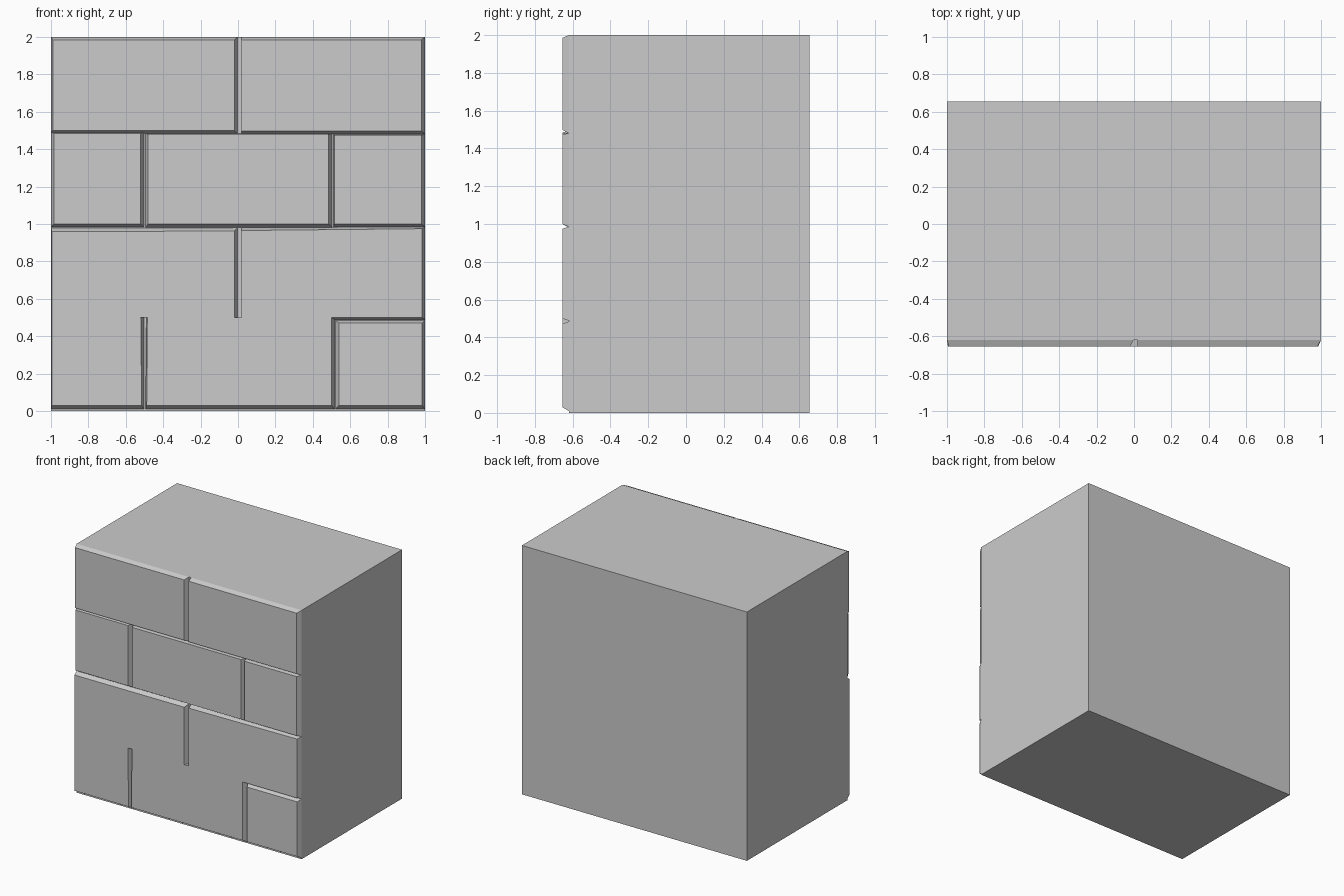
import bpy, bmesh

if "Cube" in bpy.data.objects:
    bpy.data.objects.remove(bpy.data.objects["Cube"])

FRONT, BACK, REAR = -0.655, -0.62, 0.655


def panel(name, face, base, y0=FRONT, y1=BACK):
    """Solid between a front outline and a matching rear outline (x, z points)."""
    bm = bmesh.new()
    f = [bm.verts.new((x, y0, z)) for x, z in face]
    b = [bm.verts.new((x, y1, z)) for x, z in base]
    n = len(f)
    bm.faces.new(f)
    bm.faces.new(b[::-1])
    for i in range(n):
        j = (i + 1) % n
        bm.faces.new((f[j], f[i], b[i], b[j]))
    bmesh.ops.recalc_face_normals(bm, faces=bm.faces)
    me = bpy.data.meshes.new(name)
    bm.to_mesh(me)
    bm.free()
    ob = bpy.data.objects.new(name, me)
    bpy.context.collection.objects.link(ob)
    return ob


def rect(x0, x1, z0, z1):
    return [(x0, z0), (x1, z0), (x1, z1), (x0, z1)]


# main block behind the brick facing
panel("wall_core", rect(-1, 1, 0, 2), rect(-1, 1, 0, 2), BACK, REAR)

# upper bricks: front rectangle, then rear rectangle (sloped sides)
bricks = {
    "top_brick_left": ((-.99, -.02, 1.5, 1.985), (-1, -.003, 1.484, 2)),
    "top_brick_right": ((.02, .98, 1.498, 1.985), (.018, 1, 1.48, 2)),
    "second_brick_left": ((-.985, -.52, 1.0, 1.485), (-1, -.503, .983, 1.492)),
    "second_brick_middle": ((-.48, .485, 1.0, 1.48), (-.495, .503, .982, 1.484)),
    "second_brick_right": ((.515, .98, 1.0, 1.475), (.51, 1, .985, 1.48)),
    "bottom_brick_right": ((.54, .985, .03, .47), (.52, 1, .01, .485)),
}
for name, (face, base) in bricks.items():
    panel(name, rect(*face), rect(*base))

# joined lower bricks with vertical slots cut into one outline
lower_face = [(-.995, .03), (-.515, .03), (-.52, .5), (-.485, .5), (-.488, .03),
              (.5, .03), (.5, .5), (.985, .5), (.985, .975),
              (.02, .965), (.02, .5), (-.02, .5), (-.02, .962), (-.995, .96)]
lower_base = [(-1, .01), (-.503, .01), (-.503, .5), (-.49, .5), (-.495, .01),
              (.518, .01), (.518, .488), (1, .488), (1, .985),
              (.018, .98), (.018, .5), (-.003, .5), (-.003, .98), (-1, .978)]
panel("lower_bricks", lower_face, lower_base)
